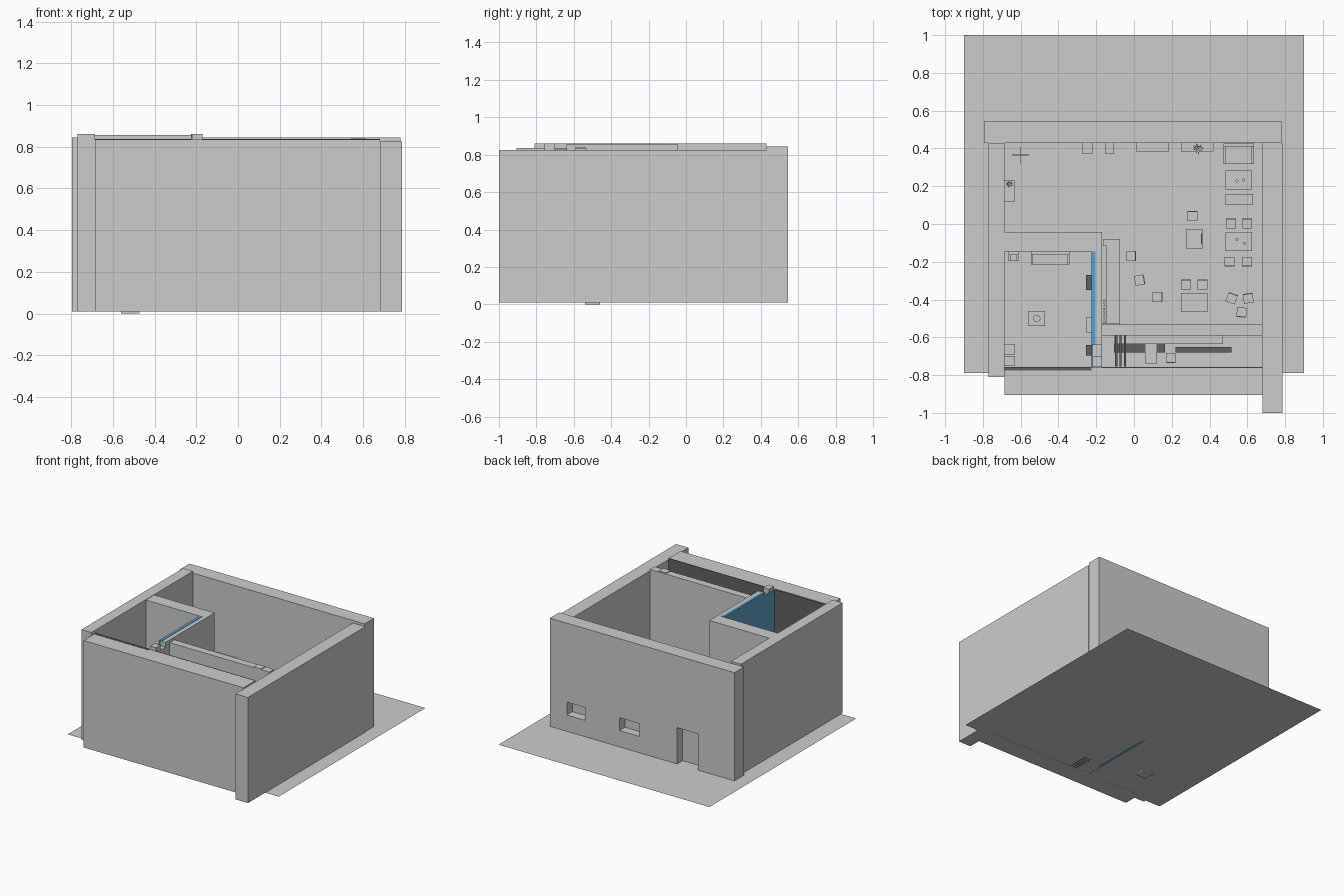
import bpy, bmesh, math
from mathutils import Matrix, Vector

if "Cube" in bpy.data.objects:
    bpy.data.objects.remove(bpy.data.objects["Cube"])

G = 0.01  # floor level


def material(name, rgb):
    m = bpy.data.materials.new(name)
    m.diffuse_color = (*rgb, 1)
    m.use_nodes = True
    m.node_tree.nodes["Principled BSDF"].inputs["Base Color"].default_value = m.diffuse_color
    return m


GREY = material("plaster grey", (0.60, 0.61, 0.605))
DARK = material("dark grey", (0.12, 0.12, 0.12))
BLUE = material("glass blue", (0.11, 0.36, 0.60))


def finish(name, bm, mat, loc=(0, 0, 0), angle=0):
    me = bpy.data.meshes.new(name)
    bm.to_mesh(me)
    bm.free()
    me.materials.append(mat)
    ob = bpy.data.objects.new(name, me)
    ob.location = loc
    ob.rotation_euler.z = math.radians(angle)
    bpy.context.collection.objects.link(ob)
    return ob


def add_box(bm, x0, x1, y0, y1, z0, z1):
    mat = Matrix.Translation(((x0 + x1) / 2, (y0 + y1) / 2, (z0 + z1) / 2))
    mat = mat @ Matrix.Diagonal((x1 - x0, y1 - y0, z1 - z0, 1))
    bmesh.ops.create_cube(bm, size=1, matrix=mat)


def add_cone(bm, x, y, z0, z1, r0, r1, n=12):
    bmesh.ops.create_cone(bm, cap_ends=True, segments=n, radius1=r0, radius2=r1,
                          depth=z1 - z0, matrix=Matrix.Translation((x, y, (z0 + z1) / 2)))


def boxes(name, parts, mat=GREY, loc=(0, 0, 0), angle=0):
    bm = bmesh.new()
    for p in parts:
        add_box(bm, *p)
    return finish(name, bm, mat, loc, angle)


def box(name, *p, mat=GREY):
    return boxes(name, [p], mat)


def legs(w, d, h, t):
    return [(sx * w - t, sx * w + t, sy * d - t, sy * d + t, 0, h)
            for sx in (-1, 1) for sy in (-1, 1)]


# Ground sheet and outer walls
bm = bmesh.new()
bm.faces.new([bm.verts.new(p) for p in
              ((-.9, -.79, G), (.9, -.79, G), (.9, 1, G), (-.9, 1, G))])
finish("ground_sheet", bm, GREY)
back = box("back_wall", -.795, .78, .43, .545, G, .845)
box("left_wall", -.77, -.685, -.81, .43, G, .86)
box("right_wall", .68, .785, -1, .43, G, .825)
box("front_wall", -.685, .68, -.905, -.76, G, .835)
# Dark lining on the inside of the front wall
box("lounge_lining", -.685, -.225, -.775, -.757, G, .837, mat=DARK)
box("kitchen_lining", -.17, .68, -.762, -.757, G, .836, mat=DARK)

# Door and window openings in the back wall, each closed by a recessed panel
for name, x0, x1, z0, z1 in (("door", -.485, -.306, -.05, .29),
                             ("window_a", .016, .186, .136, .235),
                             ("window_b", .48, .636, .136, .235)):
    cutter = box(name + "_cutter", x0, x1, .35, .6, z0, z1)
    cutter.hide_render = True
    cutter.hide_set(True)
    mod = back.modifiers.new(name, "BOOLEAN")
    mod.operation, mod.solver, mod.object = "DIFFERENCE", "EXACT", cutter
    box(name + "_panel", x0, x1, .47, .478, max(z0, G), z1)
# Bake the openings and drop the cutters
dg = bpy.context.evaluated_depsgraph_get()
baked = bpy.data.meshes.new_from_object(back.evaluated_get(dg))
back.modifiers.clear()
back.data = baked
for ob in [o for o in bpy.data.objects if o.name.endswith("_cutter")]:
    bpy.data.objects.remove(ob)

# Inner partitions
box("room_partition", -.685, -.17, -.145, -.042, G, .857)
box("counter_side_partition", -.203, -.17, -.64, -.145, G, .857)
box("blue_partition", -.225, -.203, -.64, -.145, .009, .86, mat=BLUE)
box("blue_side_plate", -.225, -.22, -.757, -.64, .009, .834, mat=BLUE)
box("side_partition", -.22, -.17, -.70, -.64, G, .82)
box("corner_post", -.22, -.17, -.757, -.70, G, .86)
box("kitchen_partition", -.17, .68, -.59, -.532, G, .836)
box("partition_post", .545, .61, -.592, -.538, G, .842)


# Chairs: x, y, angle (backrest on local +y)
def chair(x, y, angle):
    boxes("chair", legs(.021, .021, .06, .003) + [
        (-.026, .026, -.026, .026, .058, .066),
        (-.026, .026, .02, .026, .066, .12)], loc=(x, y, G), angle=angle)


for c in ((.513, .002, 0), (.598, .002, 0), (.505, -.2, 180), (.598, -.2, 180),
          (.31, .043, 0), (.275, -.32, 0), (.362, -.32, 0),
          (.517, -.393, -20), (.605, -.393, 8),
          (-.015, -.17, -90), (.03, -.297, -80), (.125, -.387, -90),
          (.57, -.468, 175), (.195, -.71, 180)):
    chair(*c)


# Tables, with cups on top
def table(x, y, w, d, cups=()):
    bm = bmesh.new()
    for p in legs(w / 2 - .012, d / 2 - .01, .1, .004):
        add_box(bm, *p)
    add_box(bm, -w / 2, w / 2, -d / 2, d / 2, .1, .108)
    for cx, cy in cups:
        add_cone(bm, cx, cy, .108, .122, .005, .008)
    finish("table", bm, GREY, (x, y, G))


table(.555, .233, .14, .1, [(-.01, -.005), (.025, .0)])
table(.555, -.092, .14, .1, [(-.01, .01), (.03, -.01)])
table(.32, -.08, .09, .1)
table(.32, -.415, .14, .1)
table(.09, -.675, .06, .13)
boxes("laptop", [(.31, .36, -.105, -.05, .118, .121), (.355, .36, -.105, -.05, .121, .15)])


# Sofas and armchairs (backrest on local +y)
def sofa(name, x, y, w, d, angle=0):
    boxes(name, [(-w / 2, w / 2, -d / 2, d / 2, 0, .055),
                 (-w / 2, w / 2, d / 2 - .018, d / 2, .055, .11),
                 (-w / 2, -w / 2 + .012, -d / 2, d / 2, .055, .08),
                 (w / 2 - .012, w / 2, -d / 2, d / 2, .055, .08)],
          loc=(x, y, G), angle=angle)


sofa("window_sofa", .555, .372, .16, .11)
sofa("lounge_sofa", -.443, -.18, .205, .07)
sofa("lounge_armchair", -.638, -.17, .055, .05)
boxes("bench", legs(.063, .022, .055, .004) + [(-.073, .073, -.03, .03, .055, .065)],
      loc=(.557, .13, G))

# Cabinets, stools and shelves along the walls
for name, *p in (("door_stool", -.275, -.22, .37, .43, G, .075),
                 ("door_stool", -.153, -.105, .37, .43, G, .075),
                 ("window_cabinet", .01, .185, .385, .43, G, .12),
                 ("plant_cabinet", .25, .42, .385, .43, G, .12),
                 ("lounge_cabinet", -.685, -.63, -.69, -.635, G, .12),
                 ("lounge_cabinet", -.685, -.63, -.75, -.698, G, .12),
                 ("wall_cupboard", -.255, -.226, -.575, -.495, .1, .2),
                 ("entry_console", -.685, -.63, .12, .23, G, .11)):
    box(name, *p)
box("dark_wall_cupboard", -.255, -.226, -.35, -.27, .1, .2, mat=DARK)
box("dark_wall_cupboard", -.255, -.226, -.695, -.64, .1, .2, mat=DARK)

# Serving counter and its back shelf
boxes("serving_counter", [(-.15, -.08, -.53, -.085, G, .135),
                          (-.165, -.073, -.53, -.08, .135, .147)])
for z in (.2, .25):
    box("counter_shelf", -.17, -.145, -.525, -.11, z, z + .006)
bm = bmesh.new()
for i in range(8):
    add_cone(bm, -.157, -.51 + i * .015, .256, .275, .004, .006, 8)
finish("shelf_cups", bm, GREY)

# Kitchen worktop, dark shelf and open rack
box("kitchen_worktop", -.105, .47, -.635, -.59, G, .14)
box("kitchen_shelf", -.105, .165, -.68, -.635, .11, .118, mat=DARK)
box("kitchen_shelf_end", .22, .515, -.68, -.65, .11, .118, mat=DARK)
boxes("kitchen_rack", [(x, x + .012, -.755, -.59, G, .2) for x in (-.1, -.077, -.054)], DARK)

# Low lounge table with a bowl
bm = bmesh.new()
add_box(bm, -.56, -.472, -.54, -.46, 0, .06)
add_cone(bm, -.515, -.5, .06, .08, .01, .02)
finish("lounge_table", bm, GREY)

# Coat stand
boxes("coat_stand", [(-.003, .003, -.003, .003, 0, .24)] +
      [p for z in (0, .22) for p in ((-.045, .045, -.002, .002, z, z + .005),
                                     (-.002, .002, -.045, .045, z, z + .005))],
      loc=(-.6, .365, G))


# Potted plants: pot plus a fan of leaf blades
def plant(x, y, z, r):
    bm = bmesh.new()
    add_cone(bm, 0, 0, 0, r * .7, r * .3, r * .4)
    for i in range(10):
        a = i * 2.4
        out = Vector((math.cos(a), math.sin(a), 0))
        side = Vector((-out.y, out.x, 0)) * r * .15
        up = Vector((0, 0, r))
        pts = (up * .7, out * r * .5 + up * 1.3 - side,
               out * r + up * (1.2 + .08 * i), out * r * .5 + up * 1.3 + side)
        bm.faces.new([bm.verts.new(p) for p in pts])
    finish("potted_plant", bm, GREY, (x, y, z))


plant(.34, .398, .12, .03)
plant(-.66, .21, .11, .018)
